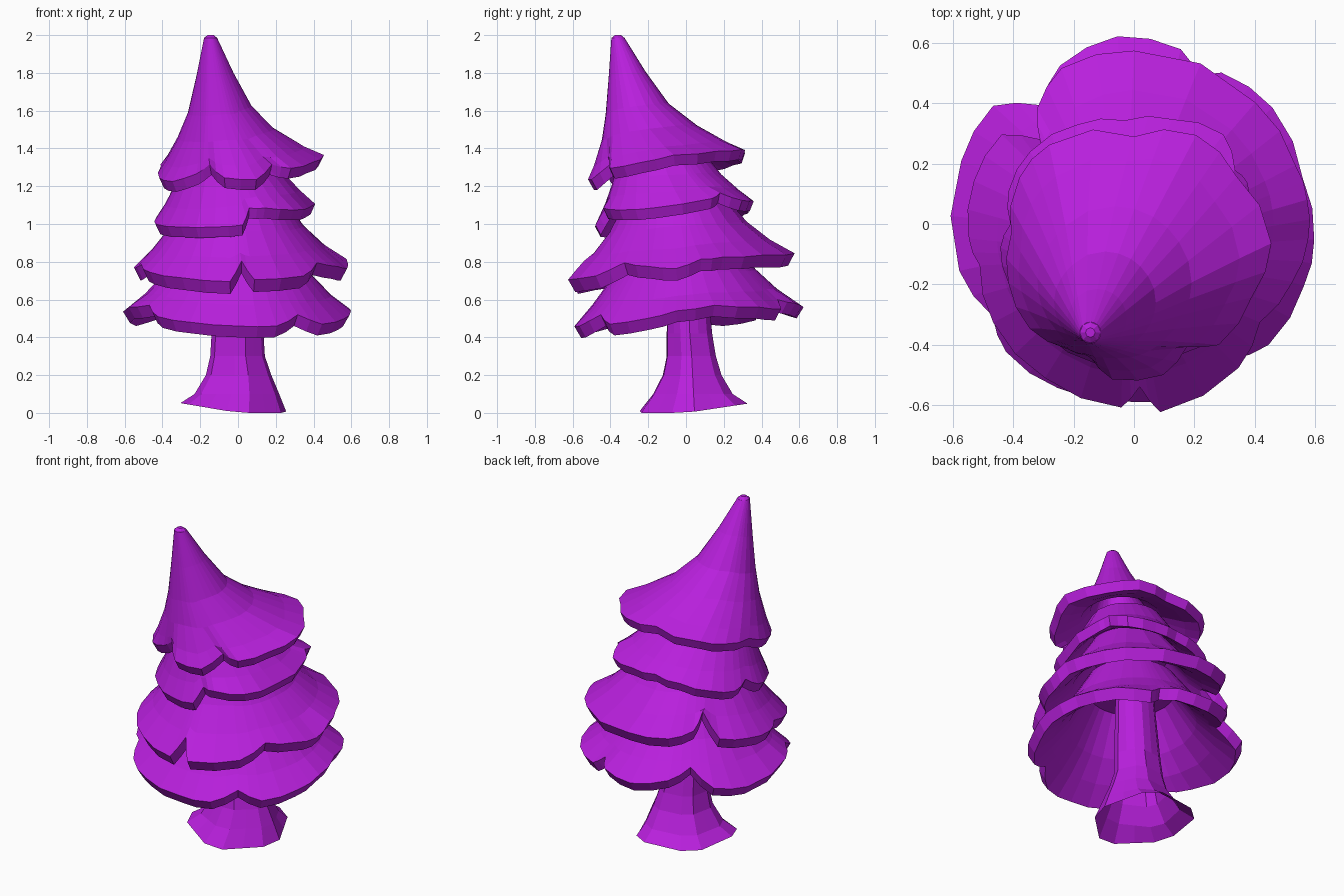
import bpy, bmesh
from math import sin, cos, radians, pi

if "Cube" in bpy.data.objects:
    bpy.data.objects.remove(bpy.data.objects["Cube"])

mat = bpy.data.materials.new("purple")
mat.diffuse_color = (0.48, 0.014, 0.72, 1)
mat.use_nodes = True
mat.node_tree.nodes["Principled BSDF"].inputs["Base Color"].default_value = mat.diffuse_color


def loft(name, rings, cap_bottom=True):
    """Skin a list of equal-length closed rings, bottom to top, and cap the ends."""
    bm = bmesh.new()
    vs = [[bm.verts.new(p) for p in ring] for ring in rings]
    n = len(vs[0])
    for a, b in zip(vs, vs[1:]):
        for i in range(n):
            j = (i + 1) % n
            bm.faces.new((a[i], a[j], b[j], b[i]))
    if cap_bottom:
        bm.faces.new(vs[0][::-1])
    bm.faces.new(vs[-1])
    bmesh.ops.recalc_face_normals(bm, faces=bm.faces)
    me = bpy.data.meshes.new(name)
    bm.to_mesh(me)
    bm.free()
    me.materials.append(mat)
    ob = bpy.data.objects.new(name, me)
    bpy.context.collection.objects.link(ob)
    return ob


def with_midpoints(rim):
    """Add a halfway point between neighbouring (angle, radius, z) entries."""
    out = []
    for (a, r, z), (a2, r2, z2) in zip(rim, rim[1:] + rim[:1]):
        if a2 < a:
            a2 += 360
        out += [(a, r, z), ((a + a2) / 2, (r + r2) / 2 + 0.004, (z + z2) / 2 - 0.004)]
    return out


def tier(name, rim, top, profile, lip=0.06):
    """Hollow skirt of branches: wavy rim rising to a small ring (x, y, z, radius)."""
    cx, cy, zt, rt = top
    rim = with_midpoints(rim)
    n = len(rim)

    def ring(u, h, scale, dz, drop):
        pts = []
        fade = min(1, u * 2.2)          # notches die out towards the top
        for i, (a, r, z) in enumerate(rim):
            near = [rim[(i + k) % n] for k in range(-4, 5)]
            r += (sum(p[1] for p in near) / 9 - r) * fade
            z += (sum(p[2] for p in near) / 9 - z) * fade
            c, s = cos(radians(a)), sin(radians(a))
            x0, y0, z0 = r * scale * c, r * scale * s, z + dz
            x1, y1, z1 = cx + rt * scale * c, cy + rt * scale * s, zt - drop
            pts.append((x0 + (x1 - x0) * u, y0 + (y1 - y0) * u, z0 + (z1 - z0) * h))
        return pts

    inner = [ring(u, h, 0.94, 0, 0.09) for u, h in reversed(profile)]
    outer = [ring(u, h, 1, lip, 0) for u, h in profile]
    return loft(name, inner + outer)


# Branch tiers: rims as (angle, outer radius, bottom height)
skirt = [(0, 0), (0.3, 0.21), (0.6, 0.48), (1, 1)]

tier("bottom_branches", [
    (15, .58, .51), (40, .60, .50), (60, .58, .49), (66, .53, .54), (75, .60, .52),
    (95, .625, .50), (115, .58, .53), (128, .50, .58), (140, .61, .49), (160, .61, .46),
    (195, .60, .50), (213, .56, .51), (225, .60, .45), (245, .60, .42), (270, .59, .40),
    (290, .60, .40), (305, .55, .46), (318, .60, .41), (340, .60, .44), (355, .60, .48)],
    (0, -.02, .95, .25), skirt)

tier("lower_branches", [
    (8, .58, .75), (20, .57, .76), (45, .57, .77), (90, .575, .78), (115, .57, .78),
    (130, .50, .80), (138, .42, .88), (146, .53, .75), (165, .55, .72), (185, .55, .70),
    (195, .53, .72), (215, .57, .68), (240, .59, .65), (266, .61, .63), (272, .54, .74),
    (278, .63, .64), (306, .59, .66), (322, .53, .73), (340, .56, .71), (355, .58, .70)],
    (-.02, -.06, 1.2, .22), skirt, 0.065)

tier("middle_branches", [
    (20, .40, 1.08), (28, .38, 1.11), (45, .42, 1.07), (70, .37, 1.07), (95, .345, 1.07),
    (120, .38, 1.05), (145, .42, 1.01), (165, .43, .98), (180, .41, 1.01), (190, .45, .96),
    (205, .46, .94), (230, .47, .93), (255, .48, .93), (273, .48, .94), (278, .43, 1.03),
    (288, .46, 1.03), (310, .46, 1.02), (335, .41, 1.03)],
    (-.06, -.14, 1.42, .2), skirt, 0.055)

tier("treetop", [
    (25, .375, 1.33), (55, .36, 1.34), (90, .29, 1.34), (137, .385, 1.31), (158, .41, 1.28),
    (185, .41, 1.25), (205, .46, 1.19), (225, .49, 1.17), (242, .47, 1.21), (251, .46, 1.26),
    (262, .52, 1.19), (281, .51, 1.18), (294, .44, 1.26), (305, .49, 1.24), (328, .46, 1.27),
    (352, .46, 1.31)],
    (-.145, -.36, 1.985, .035),
    [(0, 0), (.17, .08), (.44, .24), (.66, .43), (.84, .71), (1, 1)], 0.055)

# Rounded tip
loft("treetop_tip", [[(-.145 + r * cos(i * pi / 4), -.36 + r * sin(i * pi / 4), z)
                      for i in range(8)] for r, z in ((.035, 1.97), (.035, 1.985), (.016, 2.0))])

# Trunk: flared, lumpy root base open below; rings of (height, centre x, y, radius x, y)
SIDES = 15
rings = []
for k, (z, cx, cy, rx, ry) in enumerate([
        (0, -.03, .045, .275, .285), (.1, -.01, .04, .22, .21), (.2, 0, .035, .17, .155),
        (.3, -.005, .03, .142, .13), (.42, -.005, .02, .135, .12), (.9, 0, 0, .11, .10)]):
    ring = []
    for i in range(SIDES):
        a = 2 * pi * i / SIDES
        w = 1 + 0.06 * cos(5 * a + 0.9) * (k < 5)
        x, y = cx + rx * w * cos(a), cy + ry * w * sin(a)
        tilt = max(0, -.17 * x, .15 * y) if k == 0 else 0
        ring.append((x, y, z + tilt))
    rings.append(ring)
loft("trunk", rings, cap_bottom=False)
